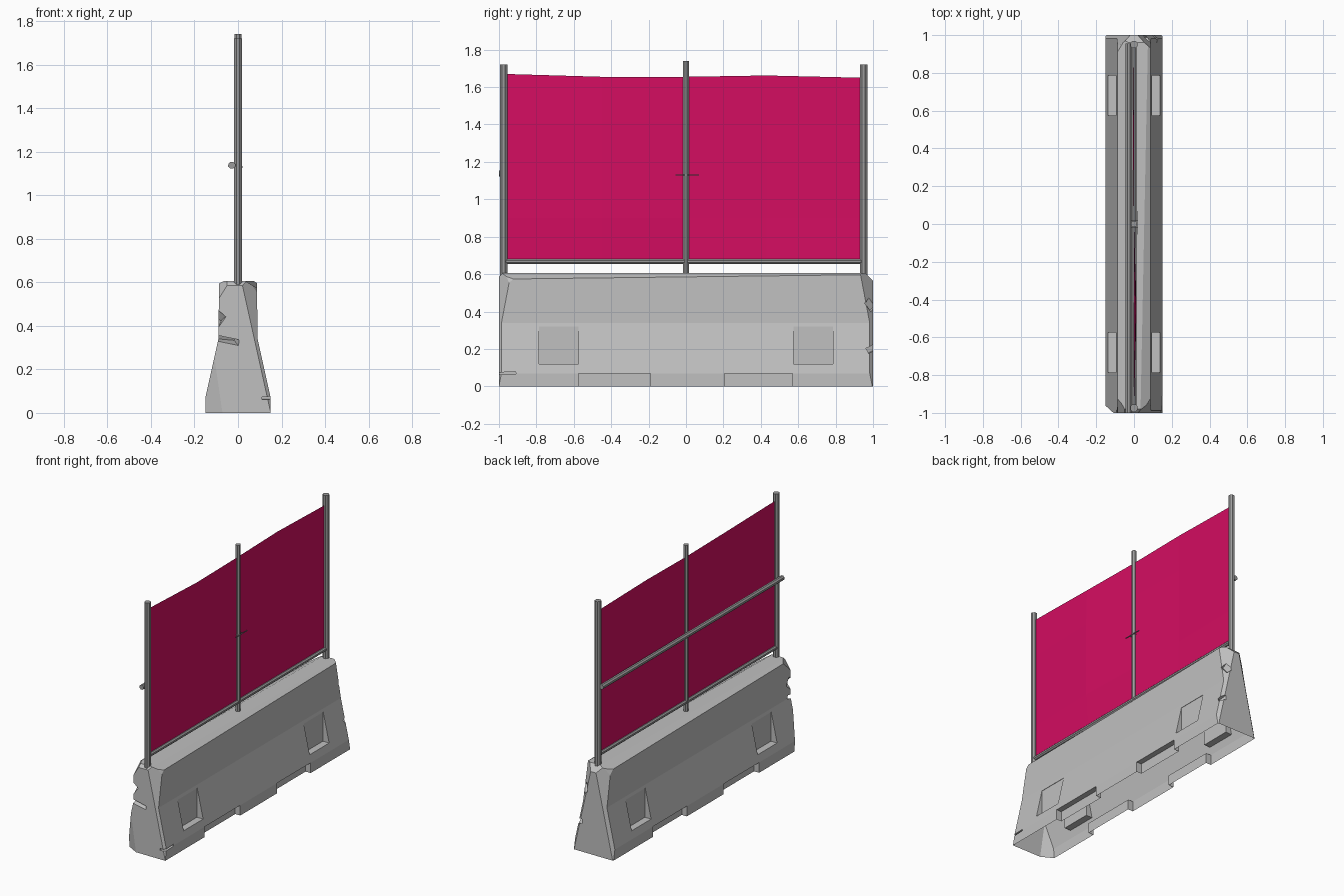
import bpy, bmesh
from math import radians
from mathutils import Matrix, Vector, Euler

old = bpy.data.objects.get("Cube")
if old:
    bpy.data.objects.remove(old, do_unlink=True)


def material(name, r, g, b):
    m = bpy.data.materials.new(name)
    m.use_nodes = True
    m.diffuse_color = (r, g, b, 1)
    m.node_tree.nodes["Principled BSDF"].inputs["Base Color"].default_value = (r, g, b, 1)
    return m


concrete = material("concrete_grey", 0.53, 0.53, 0.53)
steel = material("steel_grey", 0.33, 0.33, 0.33)
crimson = material("crimson_fabric", 0.66, 0.004, 0.12)


def make_object(name, bm, mat):
    mesh = bpy.data.meshes.new(name)
    bm.to_mesh(mesh)
    bm.free()
    mesh.materials.append(mat)
    ob = bpy.data.objects.new(name, mesh)
    bpy.context.collection.objects.link(ob)
    return ob


def add_box(bm, low, high):
    low, high = Vector(low), Vector(high)
    size = Matrix.Diagonal((*(high - low), 1))
    bmesh.ops.create_cube(bm, size=1, matrix=Matrix.Translation((low + high) / 2) @ size)


def add_nick(bm, centre, size, turn):
    rot = Euler([radians(a) for a in turn]).to_matrix().to_4x4()
    bmesh.ops.create_cube(bm, size=1, matrix=Matrix.Translation(centre) @ rot @ Matrix.Diagonal((*size, 1)))


def chip(bm, point, normal):
    """Slice off one corner and close the cut."""
    cut = bmesh.ops.bisect_plane(bm, geom=bm.verts[:] + bm.edges[:] + bm.faces[:], dist=1e-5,
                                 plane_co=point, plane_no=normal, clear_outer=True)
    edges = [e for e in cut["geom_cut"] if isinstance(e, bmesh.types.BMEdge) and e.is_boundary]
    if edges:
        bmesh.ops.holes_fill(bm, edges=edges, sides=0)


def tube(name, start, end, radius, sides=8):
    start, end = Vector(start), Vector(end)
    axis = end - start
    bm = bmesh.new()
    turn = axis.to_track_quat("Z", "Y").to_matrix().to_4x4()
    spin = Matrix.Rotation(radians(180 / sides), 4, "Z")
    bmesh.ops.create_cone(bm, cap_ends=True, segments=sides, radius1=radius, radius2=radius,
                          depth=axis.length, matrix=Matrix.Translation((start + end) / 2) @ turn @ spin)
    return make_object(name, bm, steel)


# Concrete barrier: extruded profile with broken corners
bm = bmesh.new()
half = [(0.15, 0), (0.15, 0.07), (0.09, 0.34), (0.087, 0.605)]
profile = half + [(-x, z) for x, z in reversed(half)]
face = bm.faces.new([bm.verts.new((x, -1, z)) for x, z in profile])
ext = bmesh.ops.extrude_face_region(bm, geom=[face])
bmesh.ops.translate(bm, vec=(0, 2, 0), verts=[v for v in ext["geom"] if isinstance(v, bmesh.types.BMVert)])
bmesh.ops.recalc_face_normals(bm, faces=bm.faces)

chips = [
    ((0.09, -0.3, 0.58), (0.6, -0.012, 1)),      # long top edges
    ((-0.087, 0, 0.585), (-0.5, 0.01, 1)),
    ((0.135, -1, 0.07), (0.9, -1, 0.2)),         # upright end edges
    ((0.13, 1, 0.07), (0.9, 1, 0.2)),
    ((-0.13, 1, 0.07), (-0.9, 1, 0.2)),
    ((-0.08, -1, 0.06), (-0.55, -1, -0.08)),
    ((0.09, -1, 0.5), (2, -0.9, 1)),             # top corners
    ((0.085, 1, 0.53), (1.6, 1, 1)),
    ((-0.085, 1, 0.5), (-2, 0.9, 1)),
    ((-0.085, -1, 0.53), (-1.6, -0.9, 1)),
    ((0, 1, 0.565), (0, 1, 1)),
    ((0, -1, 0.585), (0, -1, 1)),
]
for point, normal in chips:
    chip(bm, point, normal)
bmesh.ops.recalc_face_normals(bm, faces=bm.faces)
barrier = make_object("concrete_barrier", bm, concrete)

# Cutters: lifting pockets, drain notches and end cracks
bm = bmesh.new()
for side in (-1, 1):
    for y0, y1 in ((-0.785, -0.575), (0.575, 0.785)):
        xs = sorted((side * 0.092, side * 0.25))
        add_box(bm, (xs[0], y0, 0.12), (xs[1], y1, 0.32))
    for y0, y1 in ((-0.575, -0.19), (0.205, 0.57)):
        xs = sorted((side * 0.112, side * 0.25))
        add_box(bm, (xs[0], y0, -0.1), (xs[1], y1, 0.07))
add_nick(bm, (-0.08, -1, 0.34), (0.16, 0.07, 0.025), (20, 5, 20))
add_nick(bm, (-0.1, -1, 0.44), (0.07, 0.07, 0.05), (40, 35, 10))
add_nick(bm, (0.1, 1, 0.43), (0.1, 0.05, 0.06), (40, 15, 20))
add_nick(bm, (0.14, 1, 0.2), (0.1, 0.05, 0.03), (25, 0, 20))
add_nick(bm, (0.15, -1, 0.068), (0.08, 0.18, 0.012), (3, 0, 0))
cutters = make_object("barrier_cutters", bm, concrete)
cutters.hide_render = True

mod = barrier.modifiers.new("cuts", "BOOLEAN")
mod.operation = "DIFFERENCE"
mod.solver = "EXACT"
mod.object = cutters
bpy.context.view_layer.update()
carved = bpy.data.meshes.new_from_object(barrier.evaluated_get(bpy.context.evaluated_depsgraph_get()))
barrier.modifiers.clear()

# The shell is open underneath
bm = bmesh.new()
bm.from_mesh(carved)
base = [f for f in bm.faces if f.normal.z < -0.9 and f.calc_center_median().z < 0.005]
bmesh.ops.delete(bm, geom=base, context="FACES")
bm.to_mesh(carved)
bm.free()
barrier.data = carved
bpy.data.objects.remove(cutters, do_unlink=True)

# Fence frame
tube("front_post", (0, -0.975, 0.57), (0, -0.975, 1.72), 0.021)
tube("middle_post", (0, 0, 0.59), (0, 0, 1.74), 0.017)
tube("back_post", (0, 0.95, 0.57), (0, 0.95, 1.72), 0.021)
tube("bottom_rail", (0, -0.97, 0.668), (0, 0.945, 0.668), 0.015)
tube("cross_rail", (-0.028, -1, 1.138), (-0.028, 0.955, 1.138), 0.017)

# Wire tie holding the rail to the middle post
tube("tie_wire", (0.02, -0.055, 1.13), (0.02, 0.07, 1.13), 0.003, 4)
for y in (-0.02, 0.02):
    tube("tie_loop", (0.02, y, 1.13), (-0.045, y, 1.135), 0.003, 4)

# Fabric screen: slack panels between the posts
bm = bmesh.new()
columns = [(-0.96, 0, 1.67), (-0.45, 0.014, 1.655), (0, 0, 1.655), (0.43, -0.006, 1.662), (0.94, 0, 1.65)]
rows = []
for y, sag, top in columns:
    rows.append([bm.verts.new((x, y, z)) for x, z in ((0, 0.675), (sag, 0.9), (sag, 1.41), (sag / 2, top))])
for a, b in zip(rows, rows[1:]):
    for i in range(len(a) - 1):
        bm.faces.new((a[i], b[i], b[i + 1], a[i + 1]))
make_object("fabric_screen", bm, crimson)
